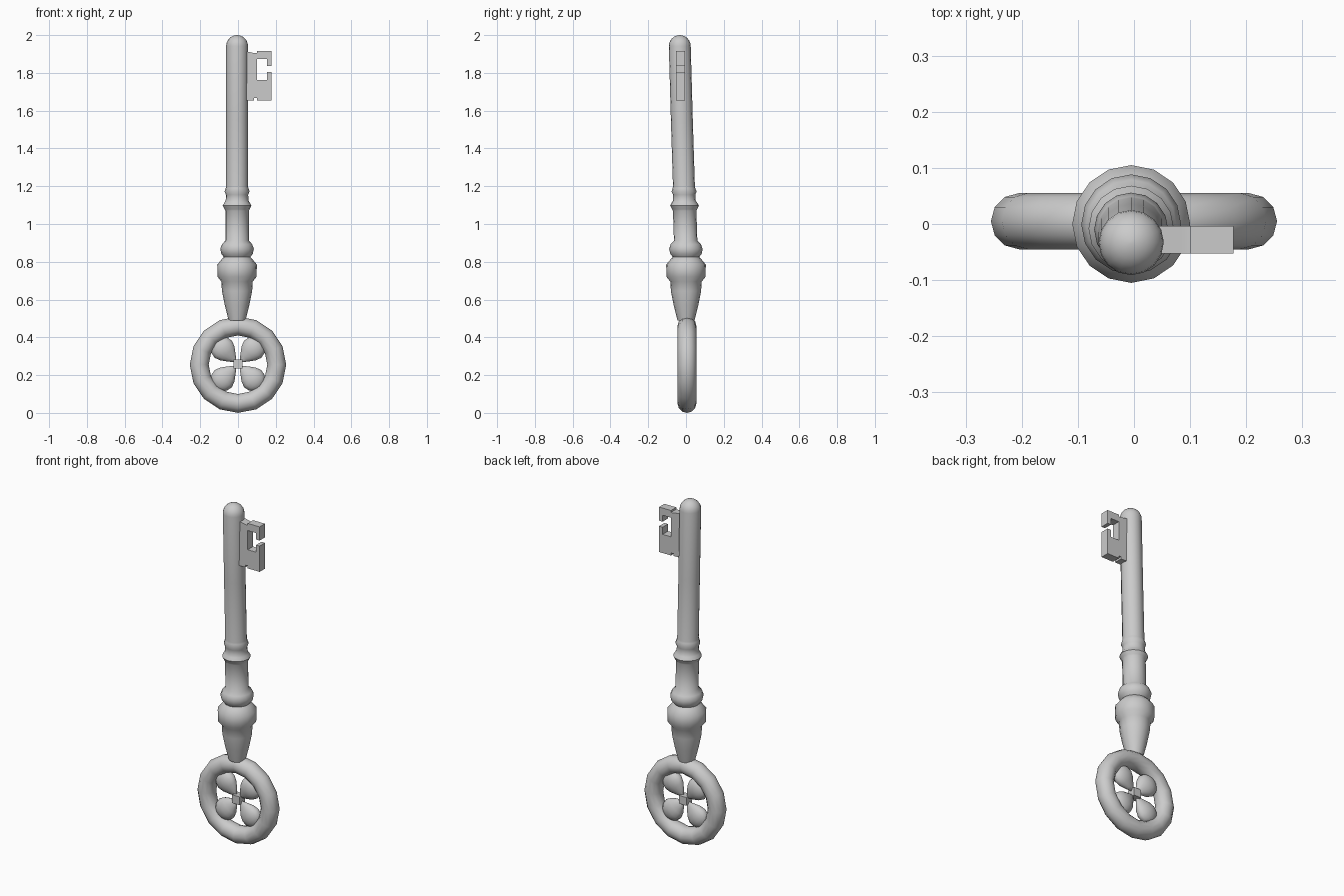
import bpy, bmesh, math
from mathutils import Matrix, Vector

if "Cube" in bpy.data.objects:
    bpy.data.objects.remove(bpy.data.objects["Cube"])


def finish(bm, name, angle=40):
    bmesh.ops.recalc_face_normals(bm, faces=bm.faces)
    mesh = bpy.data.meshes.new(name)
    bm.to_mesh(mesh)
    bm.free()
    ob = bpy.data.objects.new(name, mesh)
    bpy.context.collection.objects.link(ob)
    bpy.ops.object.select_all(action='DESELECT')
    ob.select_set(True)
    bpy.context.view_layer.objects.active = ob
    bpy.ops.object.shade_smooth_by_angle(angle=math.radians(angle))
    return ob


def lathe(name, profile, sides, center=lambda z: (0, 0), matrix=Matrix(), angle=50):
    """Closed stack of round sections (radius, height) along z."""
    bm = bmesh.new()
    rings = []
    for r, z in profile:
        cx, cy = center(z)
        rings.append([bm.verts.new((cx + r * math.cos(math.tau * i / sides),
                                    cy + r * math.sin(math.tau * i / sides), z))
                      for i in range(sides)])
    for a, b in zip(rings, rings[1:]):
        for i in range(sides):
            j = (i + 1) % sides
            bm.faces.new((a[i], a[j], b[j], b[i]))
    bm.faces.new(rings[0])
    bm.faces.new(rings[-1])
    bm.transform(matrix)
    return finish(bm, name, angle)


# Shaft with turned collars, slightly bent towards the front
def bend(z):
    return -0.005, -0.033 * max(0, min(1, (z - 0.85) / 1.05))


shaft = [(0.045, 0.49), (0.065, 0.57), (0.08, 0.645), (0.083, 0.695),
         (0.103, 0.72), (0.105, 0.785), (0.08, 0.815), (0.07, 0.825),
         (0.083, 0.842), (0.089, 0.868), (0.08, 0.893), (0.062, 0.912),
         (0.062, 1.07), (0.066, 1.078), (0.076, 1.097), (0.066, 1.115),
         (0.06, 1.125), (0.059, 1.155), (0.066, 1.172), (0.06, 1.19),
         (0.058, 1.2), (0.058, 1.55)]
shaft += [(0.058 * math.cos(a), 1.942 + 0.058 * math.sin(a))
          for a in (math.radians(15 * k) for k in range(6))] + [(0.003, 2.0)]
lathe("shaft", shaft, 16, bend)

# Handle ring
bpy.ops.mesh.primitive_torus_add(major_radius=0.205, minor_radius=0.05,
                                 major_segments=16, minor_segments=12,
                                 location=(0, 0.005, 0.255),
                                 rotation=(math.pi / 2, 0, 0))
ring = bpy.context.object
ring.name = "handle_ring"
bpy.ops.object.shade_smooth_by_angle(angle=math.radians(60))

# Four teardrop petals inside the ring
petal = [(0.004, 0.016), (0.031, 0.05), (0.053, 0.08), (0.064, 0.11),
         (0.059, 0.138), (0.044, 0.16), (0.022, 0.173), (0.002, 0.176)]
for k in range(4):
    m = (Matrix.Translation((0, 0.005, 0.259))
         @ Matrix.Rotation(math.radians(45 + 90 * k), 4, 'Y')
         @ Matrix.Diagonal((1, 0.6, 1, 1)))
    lathe(f"petal_{k + 1}", petal, 16, matrix=m, angle=60)

# Small hub between the petals
bm = bmesh.new()
bmesh.ops.create_cube(bm, size=0.048, matrix=Matrix.Translation((0, 0.005, 0.259)))
finish(bm, "petal_hub", 30)

# Toothed bit
outline = [(0.03, 1.912), (0.053, 1.912), (0.085, 1.905), (0.1, 1.905),
           (0.1, 1.916), (0.177, 1.916), (0.177, 1.836), (0.154, 1.836),
           (0.154, 1.874), (0.1, 1.874), (0.1, 1.762), (0.154, 1.762),
           (0.154, 1.804), (0.177, 1.804), (0.177, 1.653), (0.1, 1.653),
           (0.1, 1.668), (0.085, 1.668), (0.085, 1.655), (0.03, 1.655)]
bm = bmesh.new()
face = bm.faces.new([bm.verts.new((x, -0.053, z)) for x, z in outline])
ext = bmesh.ops.extrude_face_region(bm, geom=[face])
bmesh.ops.translate(bm, vec=Vector((0, 0.049, 0)),
                    verts=[g for g in ext["geom"] if isinstance(g, bmesh.types.BMVert)])
finish(bm, "key_bit", 30)
